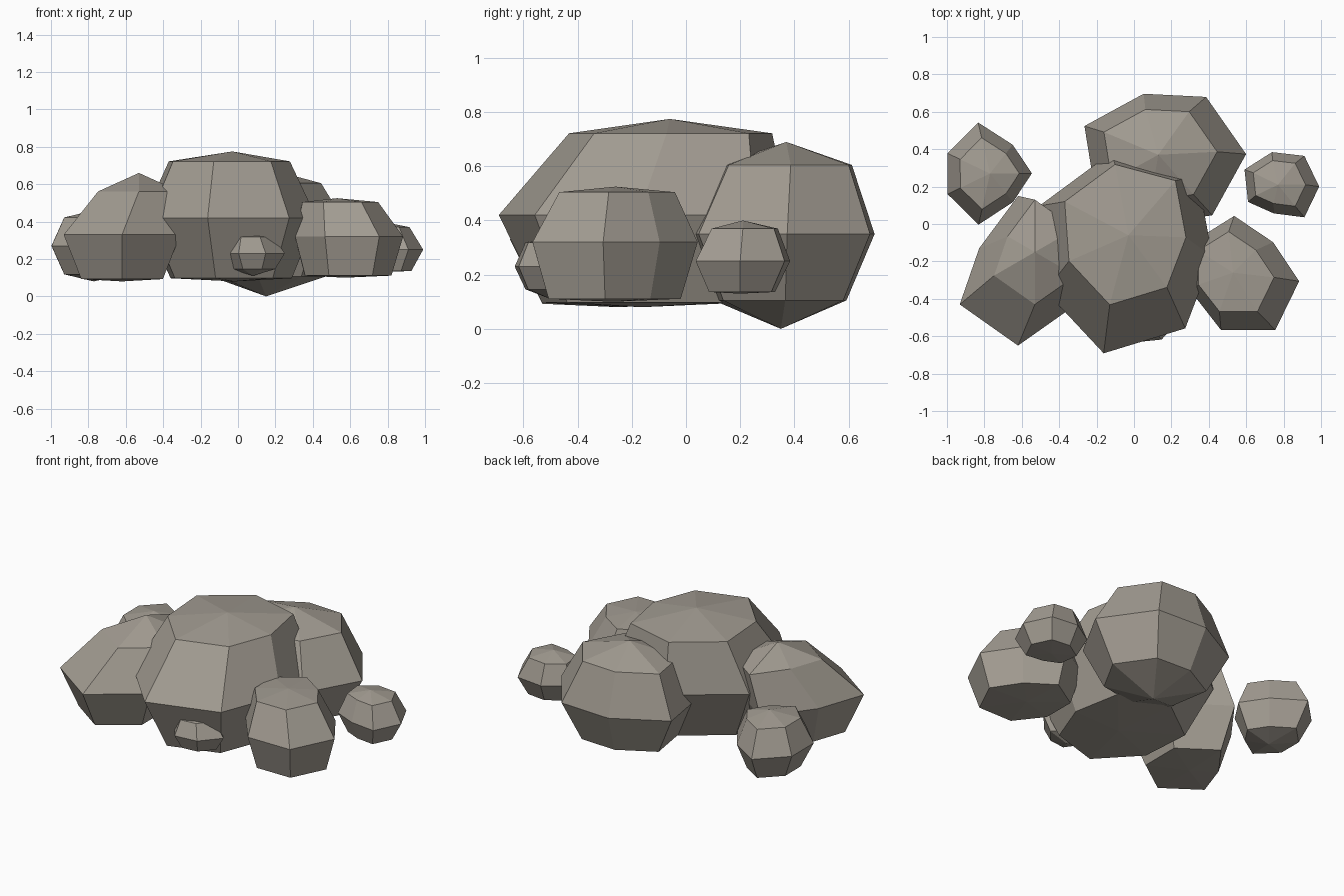
import bpy
import bmesh
from math import cos, sin, radians, tau

if "Cube" in bpy.data.objects:
    bpy.data.objects.remove(bpy.data.objects["Cube"], do_unlink=True)

# One warm grey stone colour
STONE = (0.36, 0.33, 0.285, 1.0)
stone = bpy.data.materials.new("warm_grey_stone")
stone.use_nodes = True
stone.diffuse_color = STONE
shader = stone.node_tree.nodes["Principled BSDF"]
shader.inputs["Base Color"].default_value = STONE
shader.inputs["Roughness"].default_value = 0.9


# Faceted boulder: three uneven rings, a top corner and a bottom corner
def add_rock(name, center, apex, bottom, girdle, size, turn, reach,
             crown=0.7, shoulder=0.8, base=0.7, under=0.95):
    center_x, center_y = center
    top_x, top_y, top = apex
    crown_z = girdle + shoulder * (top - girdle)
    base_z = girdle + under * (bottom - girdle)

    # Ring corners, each girdle radius scaled by its reach
    corners = [apex, (center_x, center_y, bottom)]
    for index, scale in enumerate(reach):
        angle = radians(turn) + tau * index / len(reach)
        x = size * scale * cos(angle)
        y = size * scale * sin(angle)
        corners.append((center_x + x, center_y + y, girdle))
        corners.append((top_x + crown * x, top_y + crown * y, crown_z))
        corners.append((center_x + base * x, center_y + base * y, base_z))

    # Wrap the corners in flat facets and drop any that fall inside
    bm = bmesh.new()
    for corner in corners:
        bm.verts.new(corner)
    bmesh.ops.convex_hull(bm, input=bm.verts[:])
    loose = [vert for vert in bm.verts if not vert.link_faces]
    bmesh.ops.delete(bm, geom=loose, context="VERTS")
    bmesh.ops.recalc_face_normals(bm, faces=bm.faces[:])
    mesh = bpy.data.meshes.new(name)
    bm.to_mesh(mesh)
    bm.free()
    mesh.materials.append(stone)
    rock = bpy.data.objects.new(name, mesh)
    bpy.context.collection.objects.link(rock)


# Large central boulder, its crown leaning back
add_rock("central_boulder", center=(-0.02, -0.16), apex=(-0.03, -0.06, 0.775),
         bottom=0.08, girdle=0.42, size=0.55, turn=255,
         reach=(1, 0.9, 0.8, 1, 1, 1, 0.9), shoulder=0.85)

# Rear boulder with a pointed underside
add_rock("rear_boulder", center=(0.15, 0.35), apex=(0.13, 0.37, 0.69),
         bottom=0, girdle=0.35, size=0.45, turn=3,
         reach=(1, 0.9, 0.8, 1, 0.9, 0.8, 0.9), shoulder=0.75, under=0.7)

# Boulders on both flanks
add_rock("right_boulder", center=(-0.62, -0.25), apex=(-0.53, -0.15, 0.66),
         bottom=0.08, girdle=0.33, size=0.4, turn=210,
         reach=(0.9, 1, 0.9, 0.9, 1, 0.6), shoulder=0.7)
add_rock("left_boulder", center=(0.57, -0.27), apex=(0.53, -0.26, 0.525),
         bottom=0.1, girdle=0.32, size=0.35, turn=302,
         reach=(1, 0.9, 0.7, 0.9, 0.9, 0.8, 0.9), shoulder=0.9, base=0.8)

# Small outlying stones
add_rock("right_stone", center=(-0.77, 0.27), apex=(-0.77, 0.27, 0.46),
         bottom=0.08, girdle=0.27, size=0.28, turn=206,
         reach=(0.9, 1, 0.7, 0.8, 0.7, 1, 0.9), under=0.8)
add_rock("left_stone", center=(0.78, 0.2), apex=(0.77, 0.21, 0.4),
         bottom=0.13, girdle=0.25, size=0.21, turn=0,
         reach=(1, 1, 0.9, 1, 0.9, 0.7, 1))
add_rock("front_stone", center=(0.08, -0.5), apex=(0.07, -0.5, 0.34),
         bottom=0.11, girdle=0.23, size=0.17, turn=0,
         reach=(1, 0.8, 0.8, 1, 0.9, 0.8), under=0.7)
